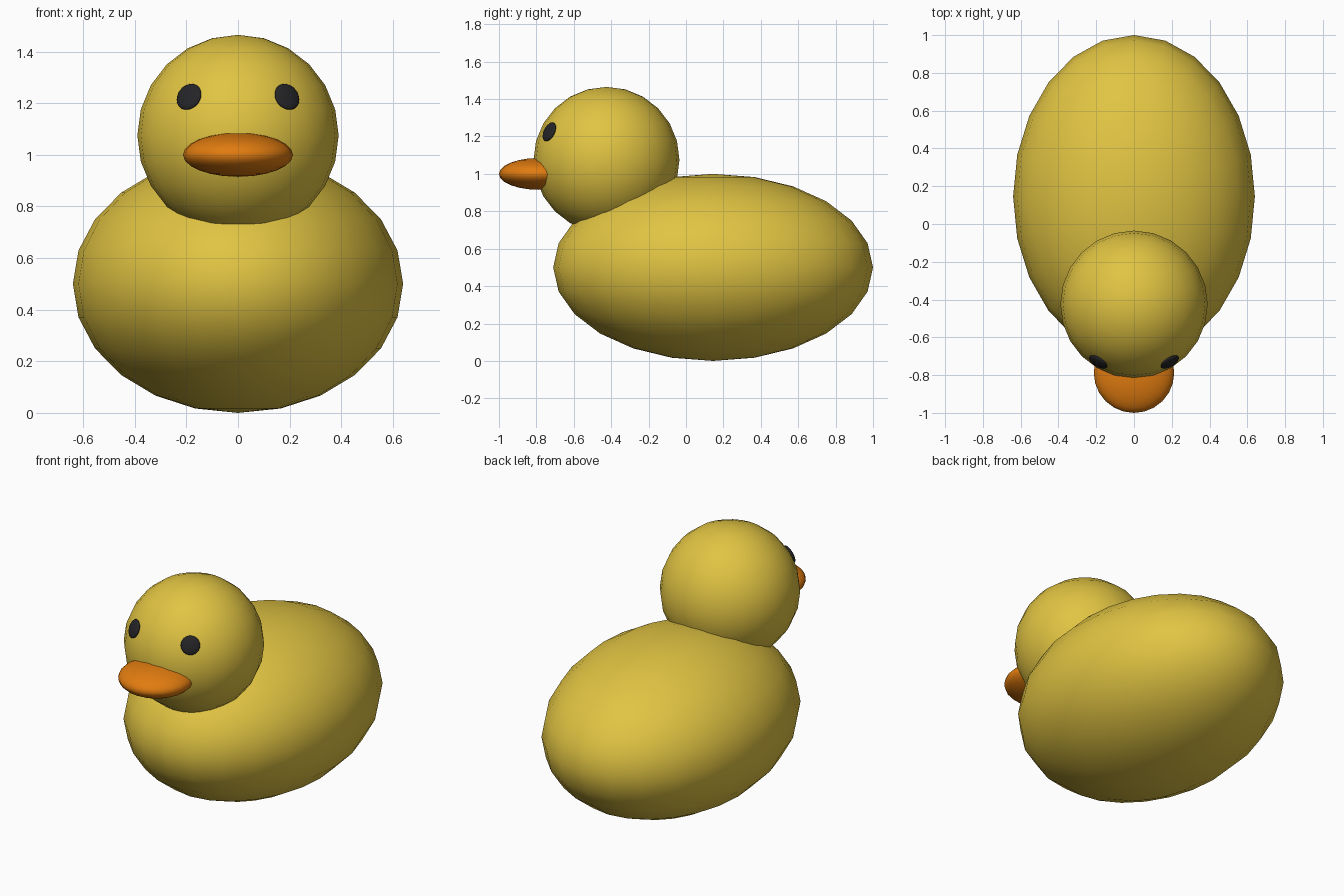
import bpy
from mathutils import Vector

cube = bpy.data.objects.get("Cube")
if cube:
    bpy.data.objects.remove(cube, do_unlink=True)


def material(name, color):
    mat = bpy.data.materials.new(name)
    mat.use_nodes = True
    mat.diffuse_color = (*color, 1)
    mat.node_tree.nodes["Principled BSDF"].inputs["Base Color"].default_value = (*color, 1)
    return mat


def ellipsoid(name, center, radii, mat, segments=24, rings=12):
    bpy.ops.mesh.primitive_uv_sphere_add(segments=segments, ring_count=rings, radius=1, location=center)
    obj = bpy.context.object
    obj.name = name
    obj.scale = radii
    obj.data.materials.append(mat)
    bpy.ops.object.shade_smooth()
    return obj


yellow = material("duck yellow", (0.75, 0.55, 0.055))
orange = material("beak orange", (0.75, 0.2, 0.005))
black = material("eye black", (0.018, 0.018, 0.02))

# Body and head
ellipsoid("body", (0, 0.145, 0.5), (0.64, 0.855, 0.5), yellow)
head_center = Vector((0, -0.425, 1.075))
head_radius = 0.39
ellipsoid("head", head_center, (head_radius,) * 3, yellow)

# Flattened beak
ellipsoid("beak", (0, -0.787, 1.0), (0.213, 0.213, 0.085), orange)

# Eyes lie flat against the head surface
for name, side in (("left_eye", 1), ("right_eye", -1)):
    normal = Vector((side * 0.19, -0.306, 0.15)).normalized()
    eye = ellipsoid(name, head_center + normal * head_radius, (0.054, 0.054, 0.016), black)
    eye.rotation_euler = normal.to_track_quat("Z", "Y").to_euler()
